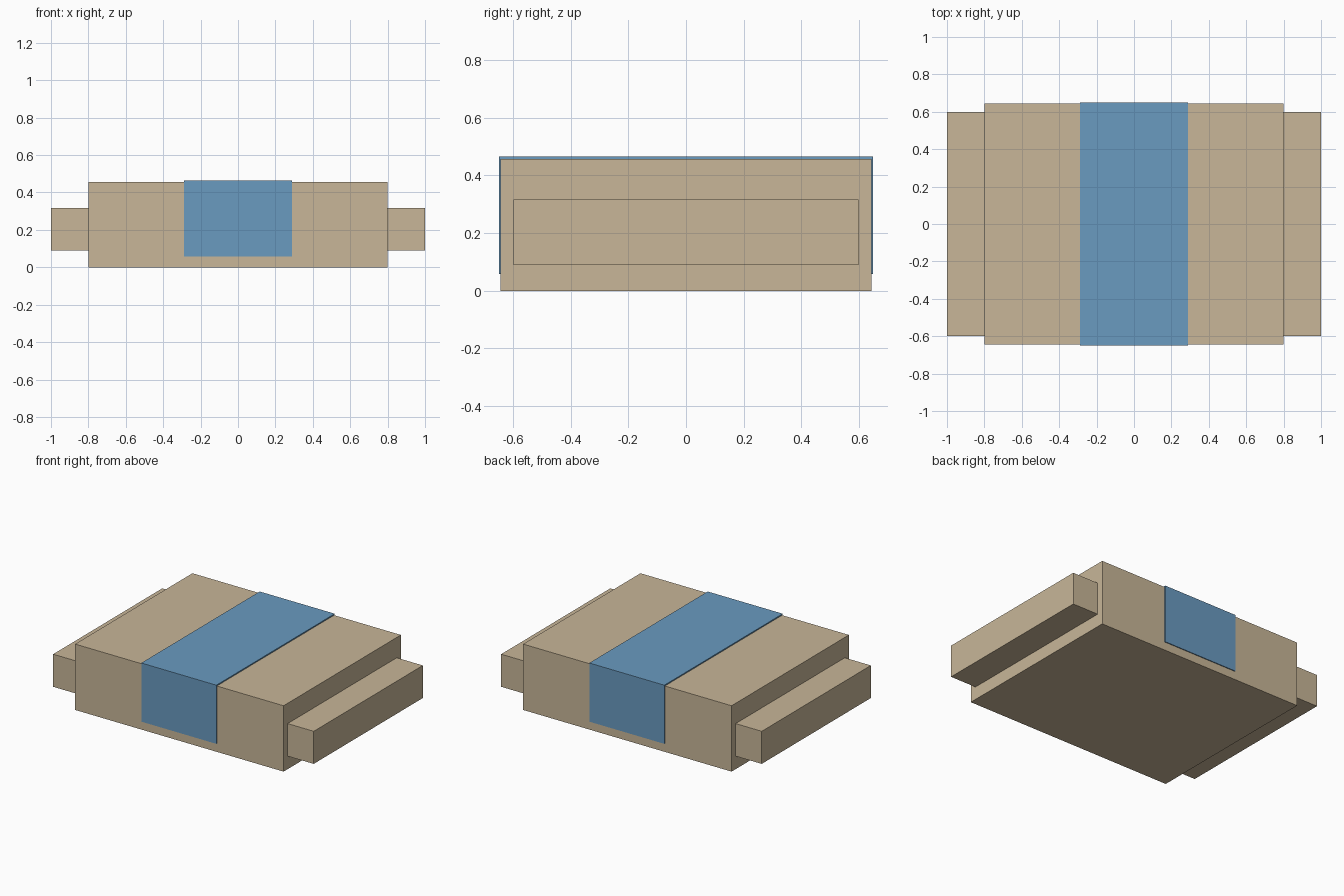
import bpy
import bmesh
from mathutils import Matrix, Vector

default = bpy.data.objects.get("Cube")
if default:
    bpy.data.objects.remove(default, do_unlink=True)


def material(name, rgb):
    mat = bpy.data.materials.new(name)
    mat.use_nodes = True
    color = (*rgb, 1)
    mat.diffuse_color = color
    mat.node_tree.nodes["Principled BSDF"].inputs["Base Color"].default_value = color
    return mat


def box(name, low, high, mat):
    """Flat-faced box between two opposite corners."""
    low, high = Vector(low), Vector(high)
    bm = bmesh.new()
    bmesh.ops.create_cube(bm, size=1, matrix=Matrix.LocRotScale(
        (low + high) / 2, None, high - low))
    mesh = bpy.data.meshes.new(name)
    bm.to_mesh(mesh)
    bm.free()
    mesh.materials.append(mat)
    obj = bpy.data.objects.new(name, mesh)
    bpy.context.collection.objects.link(obj)
    return obj


tan = material("tan", (0.578, 0.468, 0.314))
blue = material("blue", (0.143, 0.325, 0.53))

# Main block
box("body", (-0.8, -0.643, 0), (0.8, 0.643, 0.457), tan)

# Band wrapped over the front, top and back
box("band", (-0.288, -0.649, 0.058), (0.288, 0.649, 0.465), blue)

# Narrow ledges on both sides
for name, x0, x1 in (("right_ledge", -1, -0.8), ("left_ledge", 0.8, 1)):
    box(name, (x0, -0.598, 0.09), (x1, 0.598, 0.316), tan)
